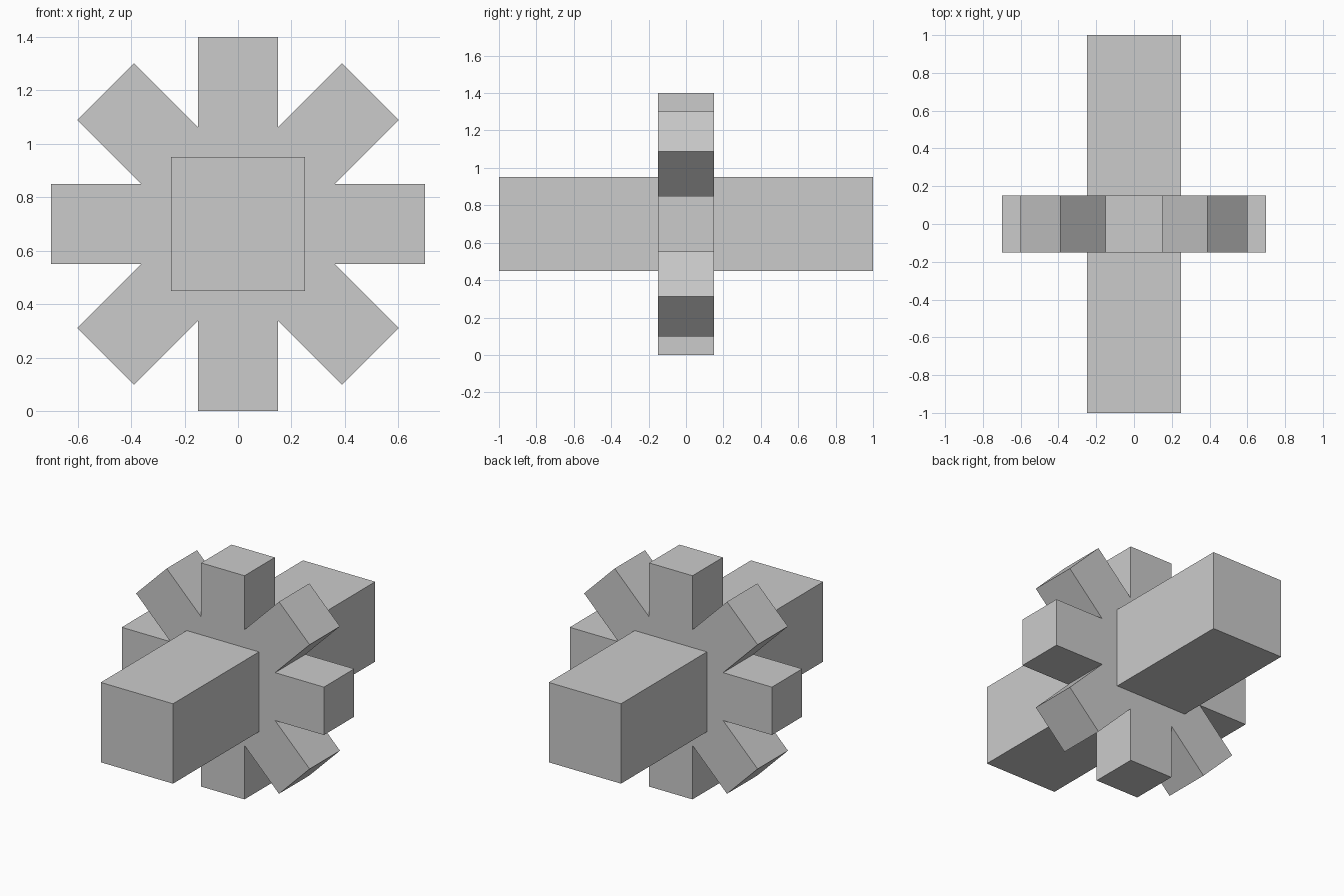
import bpy, bmesh
from math import sin, cos, pi

if "Cube" in bpy.data.objects:
    bpy.data.objects.remove(bpy.data.objects["Cube"])

CENTRE_Z = 0.7


def extrude_profile(name, points, depth):
    """Closed x-z profile extruded along y, centred on y = 0."""
    bm = bmesh.new()
    face = bm.faces.new([bm.verts.new((x, -depth / 2, z + CENTRE_Z)) for x, z in points])
    ext = bmesh.ops.extrude_face_region(bm, geom=[face], use_keep_orig=True)
    verts = [g for g in ext["geom"] if isinstance(g, bmesh.types.BMVert)]
    bmesh.ops.translate(bm, verts=verts, vec=(0, depth, 0))
    bmesh.ops.recalc_face_normals(bm, faces=bm.faces)
    mesh = bpy.data.meshes.new(name)
    bm.to_mesh(mesh)
    bm.free()
    obj = bpy.data.objects.new(name, mesh)
    bpy.context.collection.objects.link(obj)
    return obj


# Eight-armed wheel: two tip corners per arm, then the notch before the next arm
arms, radius, half = 8, 0.7, 0.15
notch = half / sin(pi / arms)
profile = []
for i in range(arms):
    a = 2 * pi * i / arms
    for side in (-half, half):
        profile.append((radius * cos(a) - side * sin(a), radius * sin(a) + side * cos(a)))
    b = a + pi / arms
    profile.append((notch * cos(b), notch * sin(b)))
extrude_profile("spoked_wheel", profile, 0.3)

# Square axle through the hub
extrude_profile("axle", [(-0.25, -0.25), (0.25, -0.25), (0.25, 0.25), (-0.25, 0.25)], 2.0)
